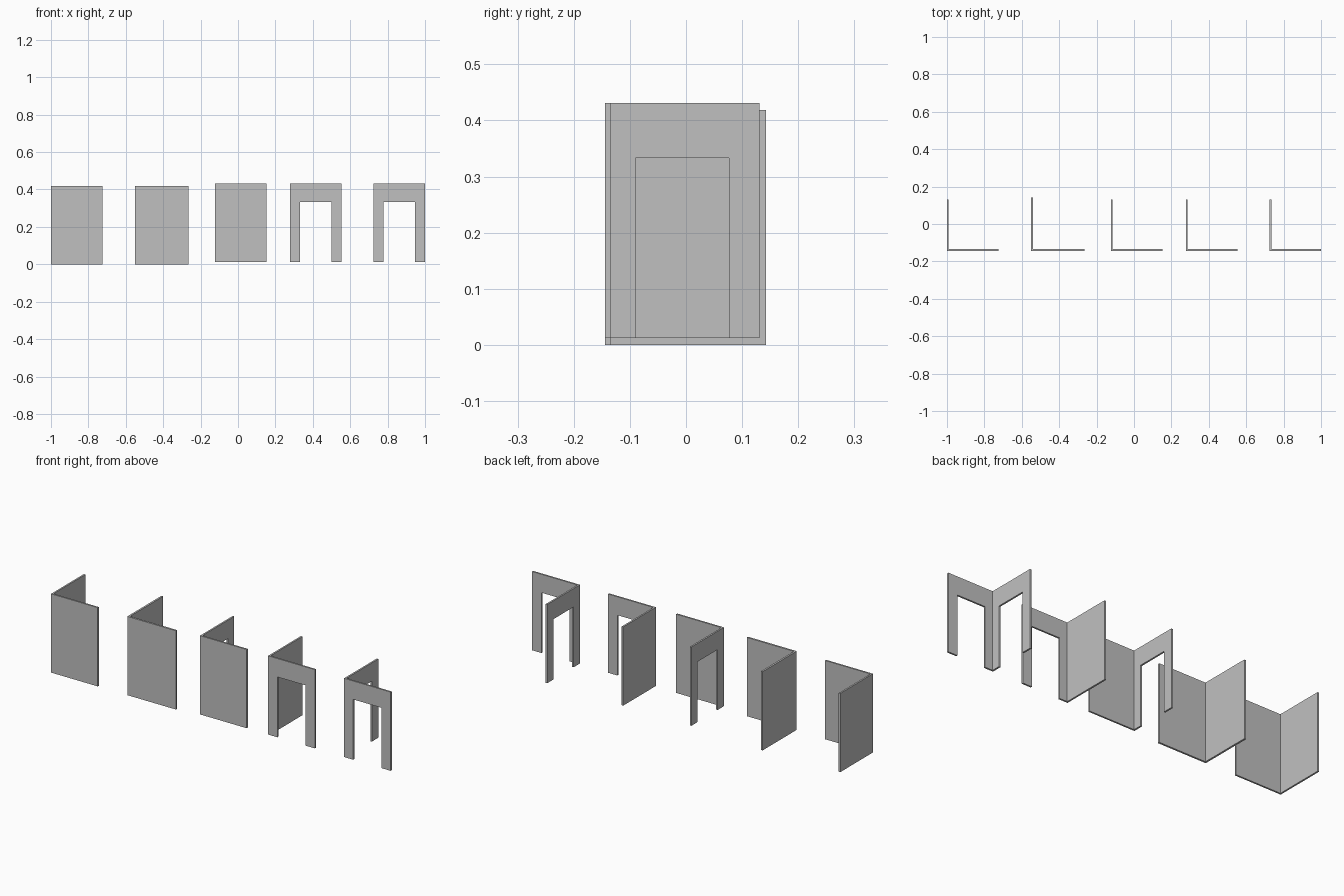
import bpy
import bmesh
from mathutils import Vector

if "Cube" in bpy.data.objects:
    bpy.data.objects.remove(bpy.data.objects["Cube"])

grey = bpy.data.materials.new("plain_grey")
grey.use_nodes = True
COLOUR = (0.53, 0.53, 0.53, 1)
grey.diffuse_color = COLOUR
grey.node_tree.nodes["Principled BSDF"].inputs["Base Color"].default_value = COLOUR

HEIGHT = 0.419
JAMB = 0.054       # width of the posts beside a doorway
DOOR_TOP = 0.321   # height of the opening above the wall's foot


def add_panel(bm, origin, along, inward, start, length, thick, door):
    """Extrude a wall outline, solid or with a doorway, to its thickness."""
    a, b = start, length
    if door:
        l, r = JAMB, length - JAMB
        outline = [(a, 0), (l, 0), (l, DOOR_TOP), (r, DOOR_TOP),
                   (r, 0), (b, 0), (b, HEIGHT), (a, HEIGHT)]
    else:
        outline = [(a, 0), (b, 0), (b, HEIGHT), (a, HEIGHT)]
    verts = [bm.verts.new(origin + along * s + Vector((0, 0, z))) for s, z in outline]
    face = bm.faces.new(verts)
    grown = bmesh.ops.extrude_face_region(bm, geom=[face])
    moved = [v for v in grown["geom"] if isinstance(v, bmesh.types.BMVert)]
    bmesh.ops.translate(bm, verts=moved, vec=inward * thick)


def corner(name, x, z, size, thick, front_door=False, side_door=False):
    """L-shaped corner: a front wall and a side wall running back from it."""
    bm = bmesh.new()
    origin = Vector((x, -0.144, z))
    right, back = Vector((1, 0, 0)), Vector((0, 1, 0))
    add_panel(bm, origin, right, back, 0, size, thick, front_door)
    add_panel(bm, origin, back, right, thick, size, thick, side_door)
    bmesh.ops.recalc_face_normals(bm, faces=bm.faces)
    mesh = bpy.data.meshes.new(name)
    bm.to_mesh(mesh)
    bm.free()
    mesh.materials.append(grey)
    bpy.context.collection.objects.link(bpy.data.objects.new(name, mesh))


# Two solid corners on the ground
corner("corner_wall_solid", -1.0, 0, 0.275, 0.009)
corner("corner_wall_wide", -0.551, 0, 0.287, 0.01)
# Three slightly raised corners with doorways
corner("corner_wall_side_door", -0.123, 0.012, 0.275, 0.009, side_door=True)
corner("corner_wall_front_door", 0.278, 0.012, 0.275, 0.009, front_door=True)
corner("corner_wall_two_doors", 0.725, 0.012, 0.275, 0.009, True, True)
